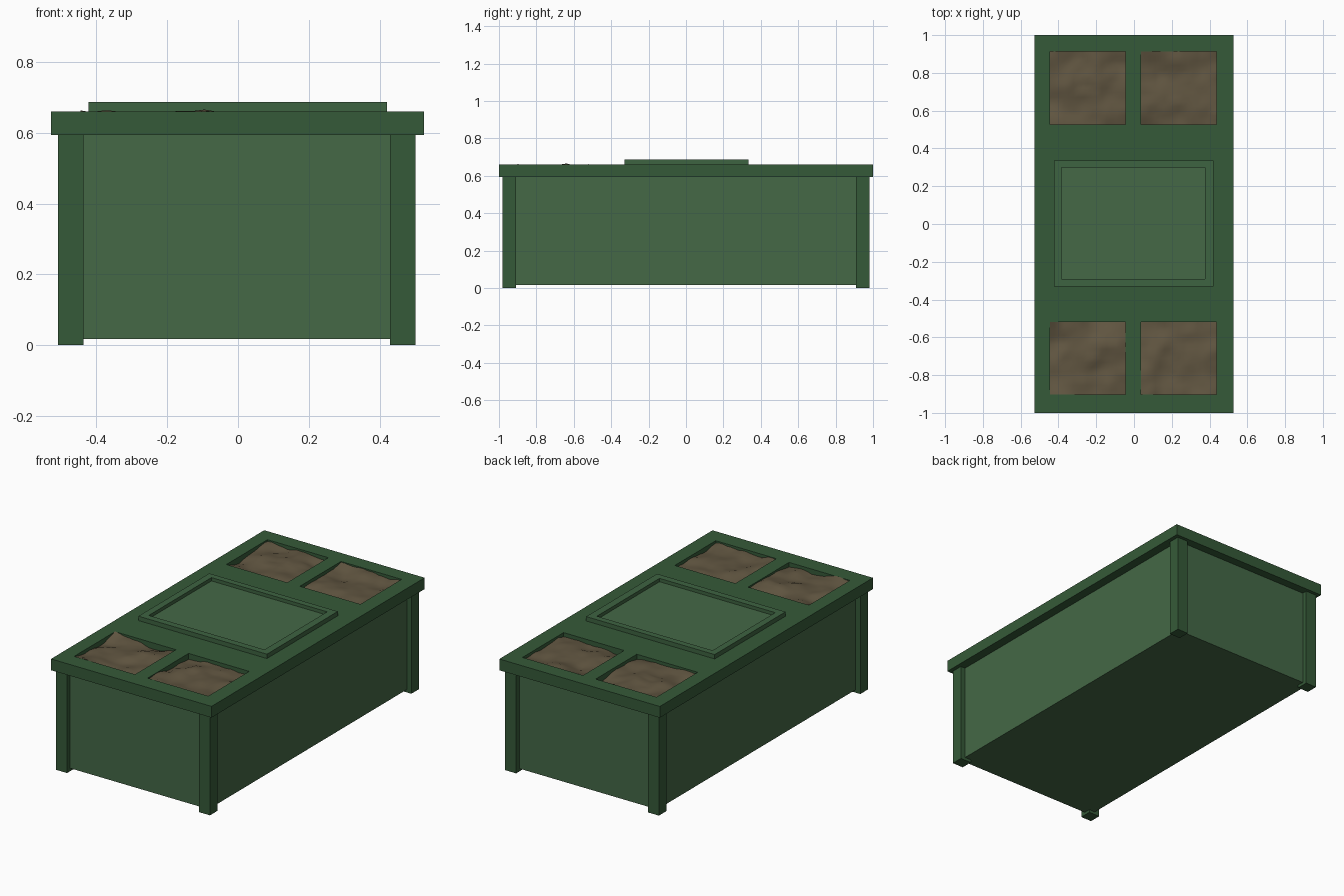
import bpy, bmesh
from mathutils import Vector, noise

if "Cube" in bpy.data.objects:
    bpy.data.objects.remove(bpy.data.objects["Cube"])


def material(name, rgb):
    m = bpy.data.materials.new(name)
    m.diffuse_color = (*rgb, 1)
    m.use_nodes = True
    m.node_tree.nodes["Principled BSDF"].inputs["Base Color"].default_value = m.diffuse_color
    return m


DARK = material("dark_green", (0.036, 0.102, 0.040))
LIGHT = material("light_green", (0.058, 0.138, 0.061))
FRAME = material("frame_green", (0.048, 0.125, 0.053))
SOIL = material("soil", (0.12, 0.093, 0.053))


def finish(name, bm, mat):
    bmesh.ops.recalc_face_normals(bm, faces=bm.faces)
    me = bpy.data.meshes.new(name)
    bm.to_mesh(me)
    bm.free()
    me.materials.append(mat)
    ob = bpy.data.objects.new(name, me)
    bpy.context.collection.objects.link(ob)
    return ob


def box(name, x, y, z, mat):
    bm = bmesh.new()
    bmesh.ops.create_cube(bm, size=1)
    for v in bm.verts:
        v.co = [lo if c < 0 else hi for c, (lo, hi) in zip(v.co, (x, y, z))]
    return finish(name, bm, mat)


def slab(name, xs, ys, z, holes, mat):
    """Plate on a grid of x and y lines, leaving out the hole cells."""
    bm = bmesh.new()
    vs = [[bm.verts.new((x, y, z[0])) for y in ys] for x in xs]
    for i in range(len(xs) - 1):
        for j in range(len(ys) - 1):
            if (i, j) not in holes:
                bm.faces.new((vs[i][j], vs[i+1][j], vs[i+1][j+1], vs[i][j+1]))
    out = bmesh.ops.extrude_face_region(bm, geom=bm.faces[:], use_keep_orig=True)
    for g in out["geom"]:
        if isinstance(g, bmesh.types.BMVert):
            g.co.z = z[1]
    return finish(name, bm, mat)


def soil(name, x, y, n=16):
    """Lumpy bed of earth with skirts down the sides."""
    bm = bmesh.new()
    bmesh.ops.create_grid(bm, x_segments=n, y_segments=n, size=0.5)
    for v in bm.verts:
        px = (x[0] + x[1]) / 2 + v.co.x * (x[1] - x[0])
        py = (y[0] + y[1]) / 2 + v.co.y * (y[1] - y[0])
        h = noise.noise(Vector((px * 7, py * 7, 3.1))) * 0.03
        h += noise.noise(Vector((px * 19, py * 19, 8.4))) * 0.008
        v.co = (px, py, min(0.642 + h, 0.667))
    rim = [e for e in bm.edges if e.is_boundary]
    out = bmesh.ops.extrude_edge_only(bm, edges=rim)
    for g in out["geom"]:
        if isinstance(g, bmesh.types.BMVert):
            g.co.z = 0.598
    ob = finish(name, bm, SOIL)
    for p in ob.data.polygons:
        p.use_smooth = abs(p.normal.z) > 0.5


# Body of the planter, recessed behind the corner legs
box("body", (-0.477, 0.472), (-0.95, 0.95), (0.017, 0.598), LIGHT)

# Corner legs
for sx, x in (("left", (-0.508, -0.437)), ("right", (0.43, 0.502))):
    for sy, y in (("front", (-0.98, -0.91)), ("back", (0.91, 0.98))):
        box(f"{sy}_{sx}_leg", x, y, (0, 0.598), DARK)

# Table top with four planting holes
XS = [-0.528, -0.445, -0.045, 0.038, 0.436, 0.526]
YS = [-1, -0.902, -0.518, 0.526, 0.912, 1]
slab("table_top", XS, YS, (0.594, 0.661),
     {(i, j) for i in (1, 3) for j in (1, 3)}, DARK)

# Soil beds
for i in (1, 3):
    for j in (1, 3):
        soil(f"soil_{i}_{j}", XS[i:i+2], YS[j:j+2])

# Central raised frame and its inset panel
slab("lid_frame", [-0.423, -0.383, 0.377, 0.421], [-0.33, -0.29, 0.298, 0.335],
     (0.65, 0.687), {(1, 1)}, FRAME)
box("lid_panel", (-0.384, 0.378), (-0.291, 0.299), (0.65, 0.667), LIGHT)
